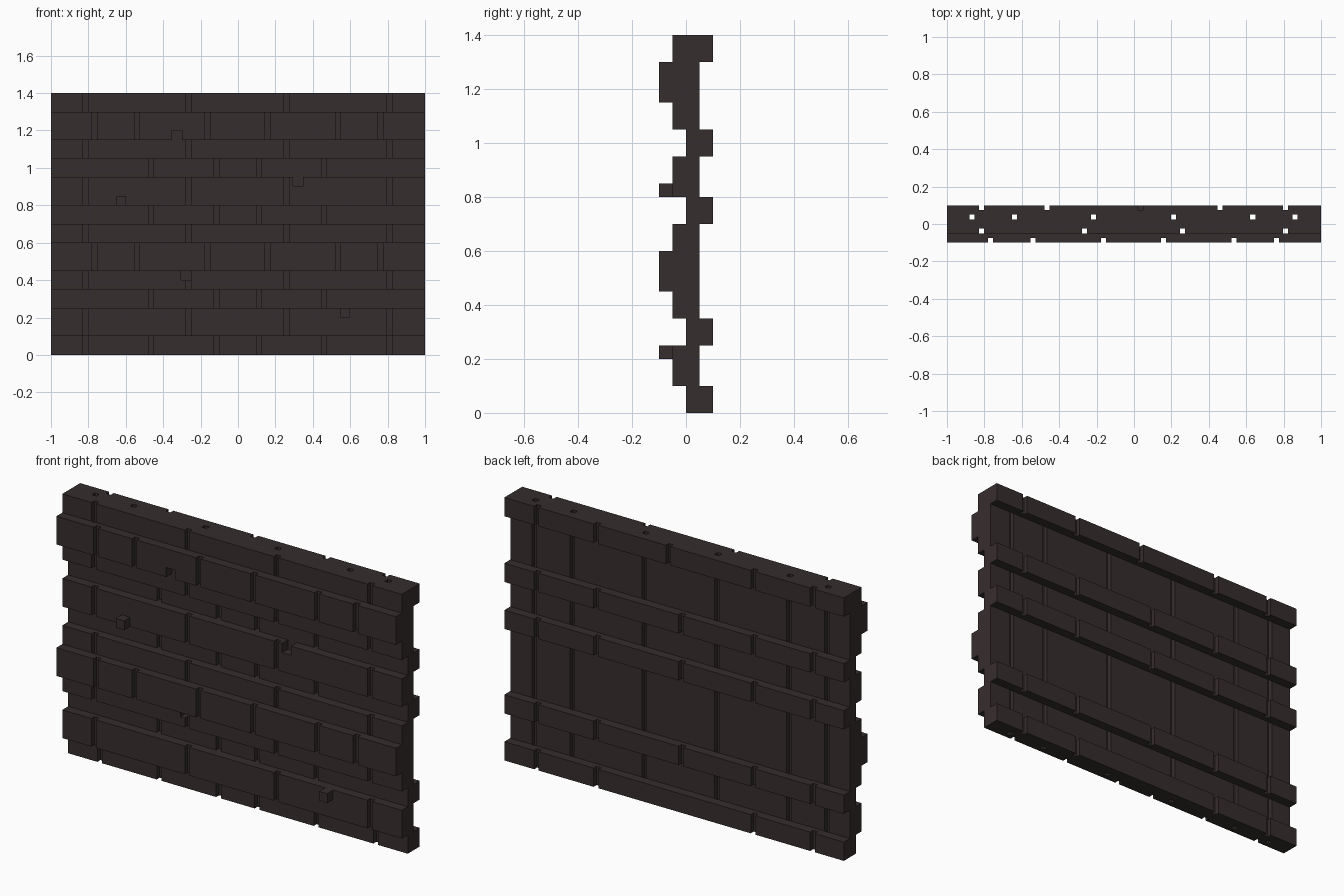
import bpy, bmesh

if "Cube" in bpy.data.objects:
    bpy.data.objects.remove(bpy.data.objects["Cube"])

wood = bpy.data.materials.new("dark_brown")
wood.diffuse_color = (0.037, 0.026, 0.027, 1)
wood.use_nodes = True
wood.node_tree.nodes["Principled BSDF"].inputs["Base Color"].default_value = wood.diffuse_color


def boxes_mesh(name, boxes):
    """One mesh object made of boxes given as (x0, x1, y0, y1, z0, z1)."""
    bm = bmesh.new()
    for x0, x1, y0, y1, z0, z1 in boxes:
        for v in bmesh.ops.create_cube(bm, size=1)["verts"]:
            v.co.x = x0 if v.co.x < 0 else x1
            v.co.y = y0 if v.co.y < 0 else y1
            v.co.z = z0 if v.co.z < 0 else z1
    bmesh.ops.recalc_face_normals(bm, faces=bm.faces)
    me = bpy.data.meshes.new(name)
    bm.to_mesh(me)
    bm.free()
    me.materials.append(wood)
    ob = bpy.data.objects.new(name, me)
    bpy.context.collection.objects.link(ob)
    return ob


G = 0.0135   # half groove width
D = 0.025    # groove depth
E = 0.02     # overshoot of cutters

# Groove centres on each depth layer
FRONT_PROUD = (-0.767, -0.54, -0.163, 0.158, 0.535, 0.762)
FRONT_MAIN = (-0.815, -0.265, 0.26, 0.811)
FRONT_DEEP = (-0.465, -0.115, 0.112, 0.46)
BACK_MAIN = (-0.865, -0.64, -0.217, 0.21, 0.635, 0.86)
BACK_PROUD = (-0.815, -0.465, 0.46, 0.811)


def layer(xs, y0, y1, z0, z1):
    return [(x - G, x + G, y0, y1, z0 - E, z1 + E) for x in xs]


def row(name, z0, z1, y0, y1, deep=(), back=(), notch=None):
    """A plank course with full height vertical slots cut on each layer."""
    ob = boxes_mesh(name, [(-1, 1, y0, y1, z0, z1)])
    cuts = []
    if y0 < -0.09:
        cuts += layer(FRONT_PROUD, -0.1 - E, -0.1 + D, z0, z1)
    if y0 < -0.04:
        cuts += layer(FRONT_MAIN, -0.05 - (E if y0 > -0.09 else 0), -0.05 + D, z0, z1)
    cuts += layer(deep, -E, D, z0, z1)
    cuts += layer(BACK_MAIN, 0.05 - D, 0.05 + (E if y1 < 0.09 else 0), z0, z1)
    cuts += layer(back, 0.1 - D, 0.1 + E, z0, z1)
    apply_cut(ob, cuts)
    if notch:
        apply_cut(ob, [notch])


def apply_cut(ob, cuts):
    cutter = boxes_mesh("cutter", cuts)
    cutter.hide_render = True
    mod = ob.modifiers.new("cut", "BOOLEAN")
    mod.operation = "DIFFERENCE"
    mod.solver = "EXACT"
    mod.object = cutter
    bpy.context.view_layer.objects.active = ob
    bpy.ops.object.modifier_apply(modifier=mod.name)
    bpy.data.objects.remove(cutter)


# Courses set back, showing ridges on the rear side
row("bottom_course", 0, 0.1, 0, 0.1, FRONT_DEEP + (-0.815, 0.811), BACK_PROUD)
for i, z in enumerate((0.25, 0.7, 0.95)):
    row(f"rear_course_{i}", z, z + 0.1, 0, 0.1, FRONT_DEEP, BACK_PROUD + (-0.04,))
row("top_course", 1.3, 1.4, -0.05, 0.1, (), BACK_PROUD + (0.035,))

# Middle courses, two of them with a chipped notch
row("middle_course_0", 0.1, 0.25, -0.05, 0.05)
row("middle_course_1", 0.35, 0.45, -0.05, 0.05,
    notch=(-0.304, -0.251, -0.05 - E, 0, 0.4, 0.45 + E))
row("middle_course_2", 0.6, 0.7, -0.05, 0.05)
row("middle_course_3", 0.8, 0.95, -0.05, 0.05,
    notch=(0.294, 0.347, -0.05 - E, 0, 0.9, 0.95 + E))
row("middle_course_4", 1.05, 1.15, -0.05, 0.05)

# Courses standing proud at the front
row("front_course_0", 0.45, 0.6, -0.1, 0.05)
row("front_course_1", 1.15, 1.3, -0.1, 0.05,
    notch=(-0.353, -0.3, -0.1 - E, -0.05, 1.15 - E, 1.2))

# Small protruding blocks
boxes_mesh("left_peg", [(-0.65, -0.6, -0.1, -0.05, 0.8, 0.85)])
boxes_mesh("right_peg", [(0.548, 0.596, -0.1, -0.05, 0.2, 0.25)])
